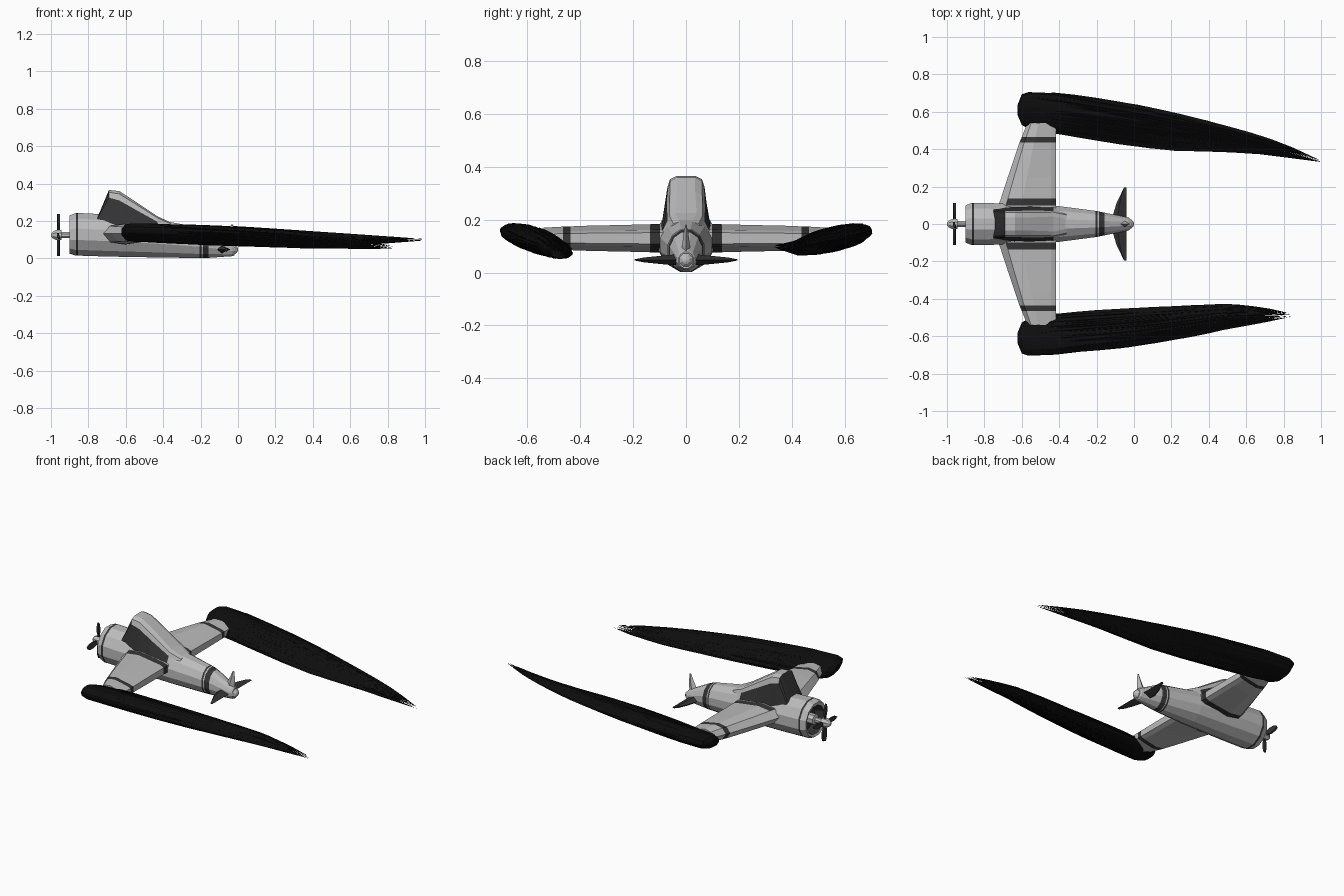
import bpy, math, random

if "Cube" in bpy.data.objects:
    bpy.data.objects.remove(bpy.data.objects["Cube"])
random.seed(4)


def material(name, v):
    m = bpy.data.materials.new(name)
    m.diffuse_color = (v, v, v, 1)
    m.use_nodes = True
    m.node_tree.nodes["Principled BSDF"].inputs["Base Color"].default_value = m.diffuse_color
    return m


GREY = material("light_grey", 0.5)
DARK = material("dark_grey", 0.035)
BLACK = material("black", 0.004)


def build(name, verts, faces, mats=(GREY, DARK), dark=(), mirror=False):
    me = bpy.data.meshes.new(name)
    me.from_pydata(verts, [], faces)
    for m in mats:
        me.materials.append(m)
    for i in dark:
        me.polygons[i].material_index = 1
    ob = bpy.data.objects.new(name, me)
    bpy.context.collection.objects.link(ob)
    if mirror:
        mod = ob.modifiers.new("mirror", 'MIRROR')
        mod.use_axis = (False, True, False)
    return ob


def loft(name, rings, is_dark=lambda seg, side: False, mats=(GREY, DARK), mirror=False):
    n = len(rings[0])
    verts = [p for r in rings for p in r]
    faces, dark = [], []
    for s in range(len(rings) - 1):
        for k in range(n):
            if is_dark(s, k):
                dark.append(len(faces))
            k2 = (k + 1) % n
            faces.append((s*n + k, s*n + k2, (s+1)*n + k2, (s+1)*n + k))
    faces.append(tuple(reversed(range(n))))
    faces.append(tuple(range(len(verts) - n, len(verts))))
    if is_dark(-1, 0):
        dark.append(len(faces) - 2)
    ob = build(name, verts, faces, mats, dark, mirror)
    import bmesh
    bm = bmesh.new()
    bm.from_mesh(ob.data)
    bmesh.ops.recalc_face_normals(bm, faces=bm.faces)
    bm.to_mesh(ob.data)
    bm.free()
    return ob


def oval(x, w, zb, zt, n=12, y=0):
    c = math.cos(math.pi / n)
    zc, h = (zb + zt) / 2, (zt - zb) / 2
    return [(x, y + w/c*math.cos((k+.5)*2*math.pi/n), zc + h/c*math.sin((k+.5)*2*math.pi/n))
            for k in range(n)]


# Fuselage with recessed cowl mouth and dark bands
hull = [(-.84, .07, .055, .195), (-.895, .085, .04, .21), (-.90, .10, .025, .23),
        (-.867, .113, .015, .243), (-.855, .113, .015, .243), (-.70, .11, .01, .235),
        (-.42, .098, .005, .205), (-.205, .07, .002, .166), (-.195, .068, .002, .164),
        (-.188, .067, .002, .162), (-.158, .061, .003, .152), (-.03, .035, .012, .085),
        (-.02, .028, .016, .078)]
loft("fuselage", [oval(*s) for s in hull], lambda s, k: s in (-1, 0, 3, 7, 9))
loft("tail_cap", [oval(x, r, .047 - r, .047 + r, 8) for x, r in
                  ((-.03, .026), (-.015, .024), (-.004, .014), (0, .005))])

# Canopy: side windows and windscreen are dark faces
cab = [(-.75, .082, .17, .076, .215, .045, .222), (-.69, .09, .17, .07, .325, .035, .366),
       (-.635, .094, .17, .07, .31, .035, .36), (-.55, .095, .17, .072, .262, .035, .305),
       (-.43, .088, .16, .07, .195, .04, .225), (-.36, .075, .13, .055, .17, .025, .192)]
rings = []
for x, wb, zb, ws, zs, wt, zt in cab:
    half = [(wb, zb), (ws, zs), (.5*ws + .5*wt + .008, zs + .7*(zt - zs)), (wt, zt)]
    rings.append([(x, y, z) for y, z in half] + [(x, -y, z) for y, z in reversed(half)])
loft("canopy", rings, lambda s, k: (k in (0, 6) and s in (0, 1, 2, 3)) or (s == 0 and k < 7))

# Wings with dark root and tip bands
rings = []
for y, le, t in ((.04, -.735, .055), (.098, -.725, .055), (.136, -.712, .053), (.25, -.675, .05),
                 (.36, -.638, .048), (.437, -.612, .045), (.465, -.60, .044), (.54, -.57, .04)):
    te = -.418
    c = te - le
    rings.append([(le, y, .133), (le + .13*c, y, .13 + .8*t), (le + .4*c, y, .13 + t),
                  (te - .025, y, .13 + .6*t), (te, y, .13 + .4*t), (te, y, .13 - .4*t),
                  (te - .025, y, .13 - .6*t), (le + .4*c, y, .13 - t), (le + .13*c, y, .13 - .8*t)])
loft("wings", rings, lambda s, k: s == 5 or (s == 1 and k != 0 and k != 8), mirror=True)

# Tailplane and fin, diamond sections
st = [(0, -.118, .02), (.05, -.112, .02), (.11, -.094, .014), (.16, -.07, .009), (.195, -.048, .002)]
loft("tailplane", [[(le, y, .048), (.5*le - .03, y, .048 + t), (-.04, y, .048), (.5*le - .03, y, .048 - t)]
                   for y, le, t in st], mats=(DARK,), mirror=True)
fin = [(.05, -.105, -.025, .016), (.10, -.075, -.022, .015), (.15, -.05, -.022, .009), (.182, -.036, -.026, .002)]
loft("tail_fin", [[(a, 0, z), ((a+b)/2, t, z), (b, 0, z), ((a+b)/2, -t, z)] for z, a, b, t in fin])

# Propeller shaft, hub and blades
loft("propeller_shaft", [oval(x, r, .125 - r, .125 + r, 8) for x, r in
                         ((-.83, .03), (-.895, .03), (-.90, .016), (-.945, .016), (-.945, .026),
                          (-.975, .026), (-.99, .018), (-1.0, .007))])
for i in range(4):
    a = i * math.pi / 2 + .08
    rings = []
    for r, w in ((.0, .009), (.03, .009), (.06, .016), (.095, .014), (.112, .006)):
        rings.append([(-.96 + dx, r*math.cos(a) - dw*math.sin(a), .125 + r*math.sin(a) + dw*math.cos(a))
                      for dx, dw in ((-.008, -w), (.002, -w), (.008, w), (-.002, w))])
    loft("propeller_blade", rings, mats=(DARK,))


# Wingtip streamers: tapered core wrapped in fine strands
def station(rows, x):
    for p, q in zip(rows, rows[1:]):
        if x <= q[0]:
            f = max(0, (x - p[0]) / (q[0] - p[0]))
            return [u + f*(v - u) for u, v in zip(p, q)]
    return rows[-1]


def streamer(name, side, rows):
    def point(x, u, v, k=1):
        _, y, z, a, b = station(rows, x)
        return (x, side*(y + k*u*a), z + k*(v*b + u*b*.45))
    angles = [k*2*math.pi/28 for k in range(28)]
    wob = [random.uniform(.93, 1) for _ in angles]
    xs = [r[0] for r in rows[:-1]]
    loft(name + "_core", [[point(x, math.cos(t), math.sin(t)*.95, w * (1 if x < .3 else .8))
                           for t, w in zip(angles, wob)] for x in xs], mats=(BLACK,))
    verts, faces = [], []
    tip = rows[-1][0]
    for i in range(330):
        t, k = random.uniform(0, 2*math.pi), random.uniform(.86, .99)
        u, v = math.cos(t), math.sin(t)*.95
        x0 = random.uniform(-.57, .25)
        x1 = max(x0 + .35, .2 + (tip - .2)*random.random()**.8)
        if i == 0:
            x1 = tip
        x1 = min(x1, tip)
        steps = 7
        for s in range(steps + 1):
            f = s / steps
            x = x0 + f*(x1 - x0)
            r = .008 * min(1, .1 + 4*f, .03 + 2.2*(1 - f))
            _, py, pz = point(x, u, v, k)
            o = len(verts)
            verts += [(x, py + r, pz), (x, py, pz + r*.6), (x, py - r, pz), (x, py, pz - r*.6)]
            if s:
                faces += [(o-4+j, o-4+(j+1) % 4, o+(j+1) % 4, o+j) for j in range(4)]
    build(name + "_strands", verts, faces, (BLACK,))


streamer("left_streamer", 1, [(-.622, .61, .142, .03, .018), (-.60, .612, .14, .085, .04),
         (-.565, .608, .138, .102, .048), (-.42, .592, .134, .113, .05), (0, .528, .12, .108, .046),
         (.2, .496, .112, .098, .042), (.43, .466, .104, .072, .034), (.62, .435, .1, .05, .026),
         (.8, .395, .099, .035, .017), (1.0, .335, .1, .004, .004)])
streamer("right_streamer", -1, [(-.622, .61, .142, .03, .018), (-.60, .612, .14, .085, .042),
         (-.565, .608, .138, .102, .048), (-.42, .592, .134, .113, .05), (0, .555, .115, .1, .046),
         (.3, .52, .1, .08, .04), (.5, .495, .088, .065, .033), (.7, .488, .072, .04, .02),
         (.84, .488, .058, .01, .006)])
